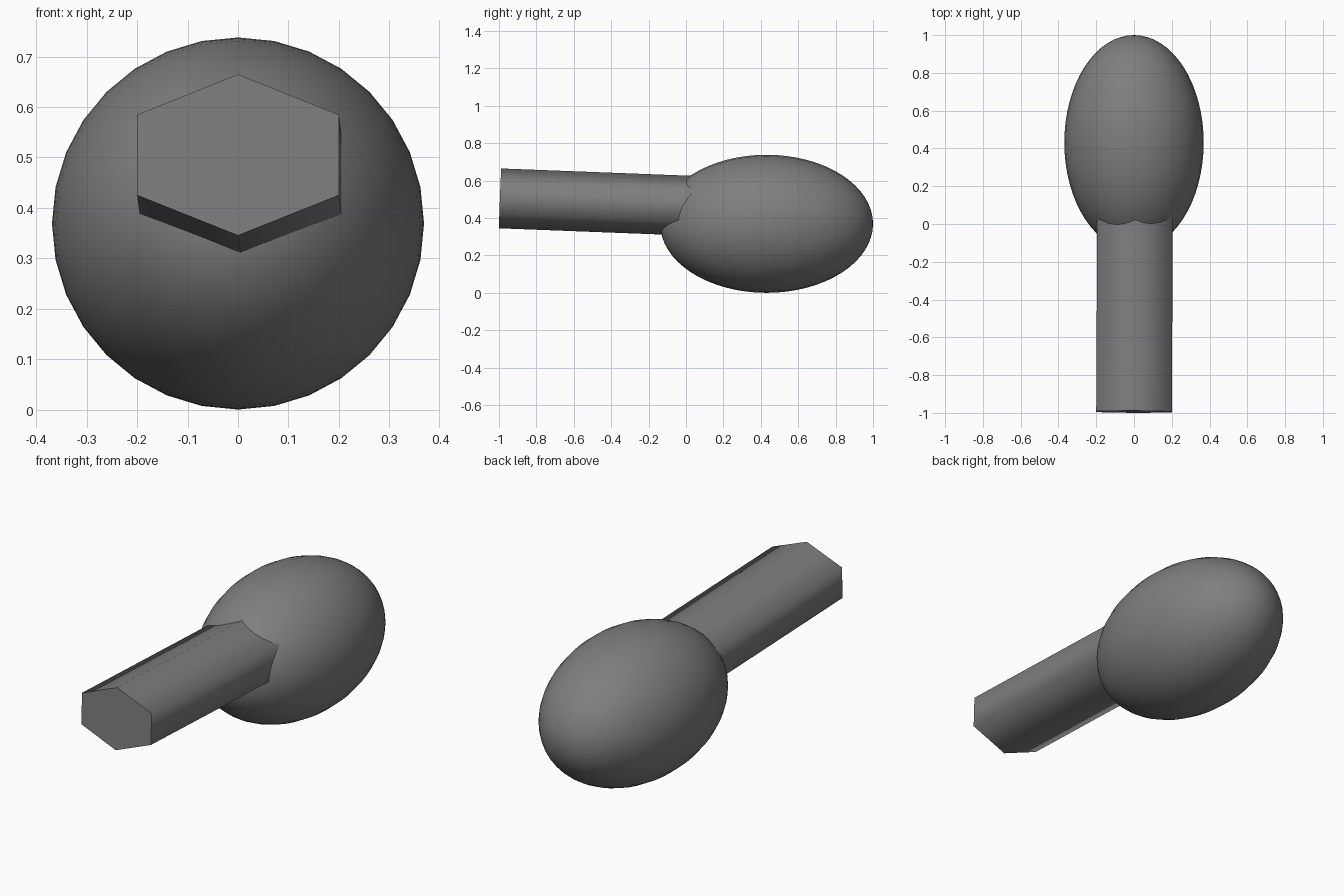
import bpy
import math
from mathutils import Vector, Matrix

default = bpy.data.objects.get("Cube")
if default:
    bpy.data.objects.remove(default, do_unlink=True)

# One grey for the whole model
grey = bpy.data.materials.new("mid_grey")
grey.use_nodes = True
colour = (0.21, 0.21, 0.21, 1)
grey.diffuse_color = colour
grey.node_tree.nodes["Principled BSDF"].inputs["Base Color"].default_value = colour


def finish(name, matrix, angle):
    """Name the new primitive, bake its placement and shade it."""
    obj = bpy.context.object
    obj.name = name
    obj.data.transform(matrix)
    obj.data.materials.append(grey)
    bpy.ops.object.shade_smooth_by_angle(angle=math.radians(angle))
    return obj


# Egg-shaped head, with its poles along y
bpy.ops.mesh.primitive_uv_sphere_add(segments=32, ring_count=32, radius=1)
turn = Matrix.Rotation(math.radians(-90), 4, "X")
finish("head", Matrix.Translation((0, 0.431, 0.369))
       @ Matrix.Diagonal((0.369, 0.569, 0.369, 1)) @ turn, 60)

# Flattened six-sided handle, tilted slightly down into the head
start = Vector((0, -0.994, 0.505))
end = Vector((0.006, 0.15, 0.461))
bpy.ops.mesh.primitive_cylinder_add(vertices=6, radius=1, depth=1)
half_width = 0.2 / math.cos(math.radians(30))
size = Matrix.Diagonal((half_width, 0.16, (end - start).length, 1))
aim = (end - start).to_track_quat("Z", "Y").to_matrix().to_4x4()
finish("handle", Matrix.Translation((start + end) / 2) @ aim @ size, 80)
